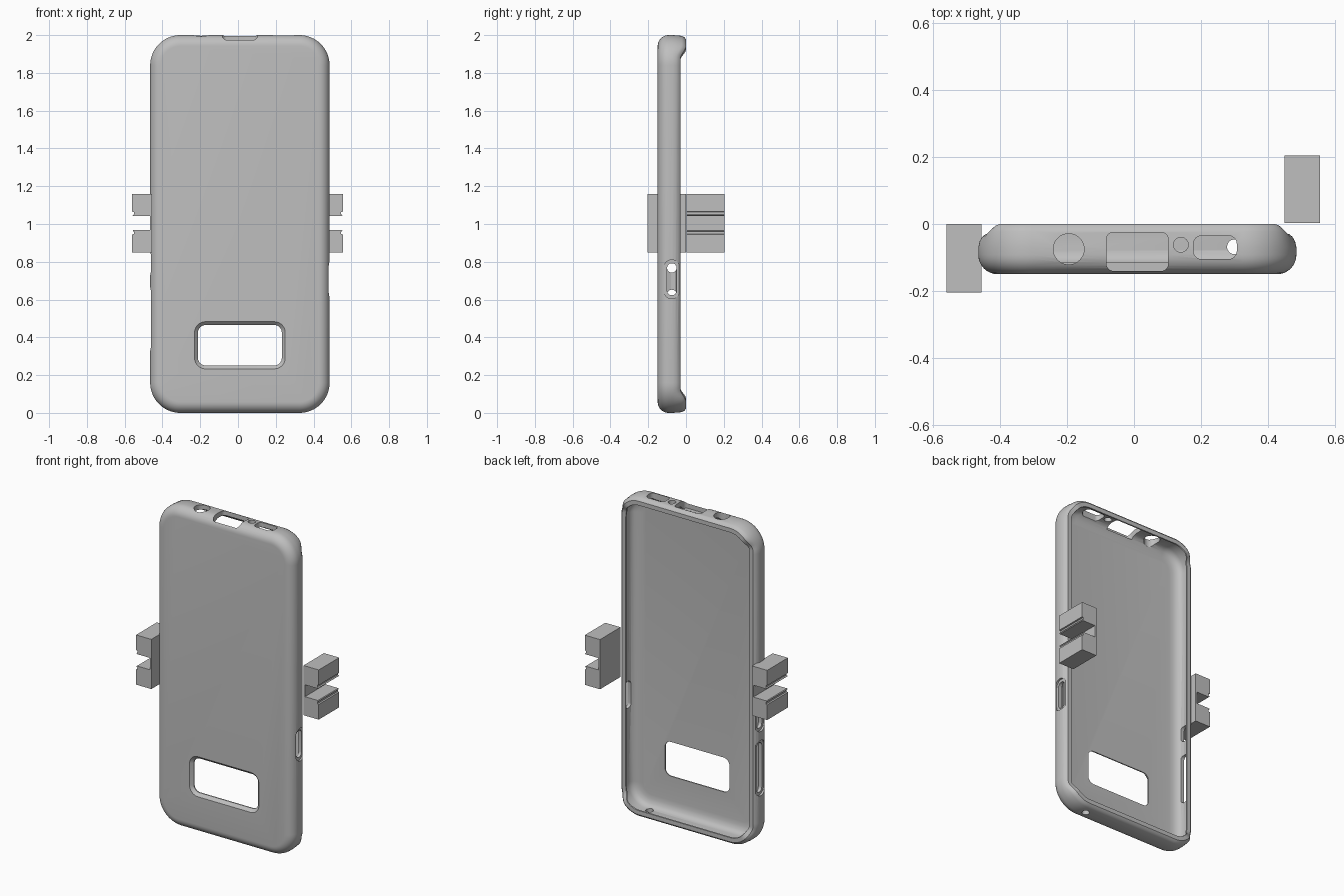
import bpy, bmesh, math

cube = bpy.data.objects.get("Cube")
if cube:
    bpy.data.objects.remove(cube, do_unlink=True)

grey = bpy.data.materials.new("light_grey")
grey.use_nodes = True
GREY = (0.52, 0.52, 0.52, 1)
grey.diffuse_color = GREY
grey.node_tree.nodes["Principled BSDF"].inputs["Base Color"].default_value = GREY

CX, CZ = 0.01, 1.0           # case centre
HW, HH, RAD = 0.475, 1.0, 0.16   # half width, half height, corner radius


def rounded(cu, cv, hu, hv, r, seg=8):
    """Outline of a rounded rectangle as 2D points."""
    pts = []
    for k, (su, sv) in enumerate([(1, 1), (-1, 1), (-1, -1), (1, -1)]):
        for i in range(seg + 1):
            a = (k + i / seg) * math.pi / 2
            pts.append((cu + su * (hu - r) + r * math.cos(a),
                        cv + sv * (hv - r) + r * math.sin(a)))
    return pts


def loft(name, rings):
    """Skin a stack of equal rings and cap both ends."""
    bm = bmesh.new()
    loops = [[bm.verts.new(p) for p in ring] for ring in rings]
    n = len(loops[0])
    for a, b in zip(loops, loops[1:]):
        for i in range(n):
            j = (i + 1) % n
            bm.faces.new((a[i], a[j], b[j], b[i]))
    bm.faces.new(loops[0])
    bm.faces.new(loops[-1])
    bmesh.ops.recalc_face_normals(bm, faces=bm.faces)
    mesh = bpy.data.meshes.new(name)
    bm.to_mesh(mesh)
    bm.free()
    mesh.materials.append(grey)
    obj = bpy.data.objects.new(name, mesh)
    bpy.context.collection.objects.link(obj)
    return obj


def activate(obj):
    bpy.ops.object.select_all(action="DESELECT")
    obj.select_set(True)
    bpy.context.view_layer.objects.active = obj


def cut(target, cutter):
    cutter.hide_render = True
    activate(target)
    mod = target.modifiers.new("cut", "BOOLEAN")
    mod.operation, mod.solver, mod.object = "DIFFERENCE", "EXACT", cutter
    bpy.ops.object.modifier_apply(modifier=mod.name)
    bpy.data.objects.remove(cutter, do_unlink=True)


# Case shell: rings run from the front panel, round the rim, into the cavity
SEG = 16
outer = rounded(CX, CZ, HW, HH, RAD, SEG)


def rim_y(z):
    """Rim is lower along the sides and rises at both ends."""
    t = min(max((abs(z - CZ) - 0.88) / 0.08, 0), 1)
    return -0.03 + 0.03 * t * t * (3 - 2 * t)


def case_ring(inset, y, from_rim=False):
    flat = rounded(CX, CZ, HW - inset, HH - inset, RAD - inset, SEG)
    return [(x, y + (rim_y(o[1]) if from_rim else 0), z)
            for (x, z), o in zip(flat, outer)]


FIL = 0.058
rings = []
for i in range(9):      # rounded front edge
    a = i / 8 * math.pi / 2
    rings.append(case_ring(FIL * (1 - math.sin(a)), -0.15 + FIL * (1 - math.cos(a))))
rings.append(case_ring(0, -0.07))
for inset, y in [(0.004, -0.022), (0.012, -0.008), (0.022, 0), (0.048, 0),
                 (0.050, -0.006), (0.032, -0.022)]:
    rings.append(case_ring(inset, y, True))
for inset, y in [(0.03, -0.08), (0.036, -0.1), (0.05, -0.114), (0.075, -0.122), (0.1, -0.125)]:
    rings.append(case_ring(inset, y))
case = loft("phone_case", rings)

# Camera window with a sloping border
wx, wz = 0.01, 0.358
cut(case, loft("window_cutter", [
    [(x, y, z) for x, z in rounded(wx, wz, 0.222 + g, 0.107 + g, 0.04 + g)]
    for g, y in [(0.028, -0.16), (0.0, -0.132), (0.0, -0.06)]]))

# Openings in the top end: jack, charging port, microphone, side slot
for x, y, hx, hy, r in [(-0.195, -0.075, 0.046, 0.046, 0.0459),
                        (0.01, -0.0825, 0.092, 0.0575, 0.02),
                        (0.14, -0.062, 0.022, 0.022, 0.0219),
                        (0.242, -0.07, 0.065, 0.035, 0.025)]:
    profile = rounded(x, y, hx, hy, r)
    cut(case, loft("top_cutter", [[(u, v, z) for u, v in profile] for z in (1.945, 2.1)]))

# Small microphone hole in the bottom end
profile = rounded(0.3, -0.068, 0.022, 0.022, 0.0219)
cut(case, loft("bottom_cutter", [[(u, v, z) for u, v in profile] for z in (-0.1, 0.06)]))

# Side button slots, each with a wider shallow recess outside
for side, low, high in [(1, 0.605, 0.81), (-1, 0.725, 0.86), (-1, 0.325, 0.67)]:
    mid, half = (low + high) / 2, (high - low) / 2
    for hy, trim, depth in [(0.041, 0, 0.012), (0.025, 0.018, 0.07)]:
        profile = rounded(-0.075, mid, hy, half - trim, hy - 0.001)
        cut(case, loft("side_cutter", [[(CX + side * d, u, v) for u, v in profile]
                                       for d in (HW - depth, HW + 0.1)]))

activate(case)
bpy.ops.object.shade_smooth_by_angle(angle=math.radians(32))

# Slotted side blocks: C-shaped profile, slot open outwards with a small mouth groove
half_profile = [(0.0, 0.155), (0.105, 0.155), (0.105, 0.06), (0.096, 0.058),
                (0.096, 0.046), (0.103, 0.042), (0.099, 0.037), (0.01, 0.037)]
c_shape = half_profile + [(d, -h) for d, h in reversed(half_profile)]
for name, side, inner, y0, y1 in [("right_block", -1, 0.455, -0.205, 0.0),
                                  ("left_block", 1, 0.45, 0.003, 0.205)]:
    loft(name, [[(side * (inner + d), y, 1.005 + h) for d, h in c_shape]
                for y in (y0, y1)])
